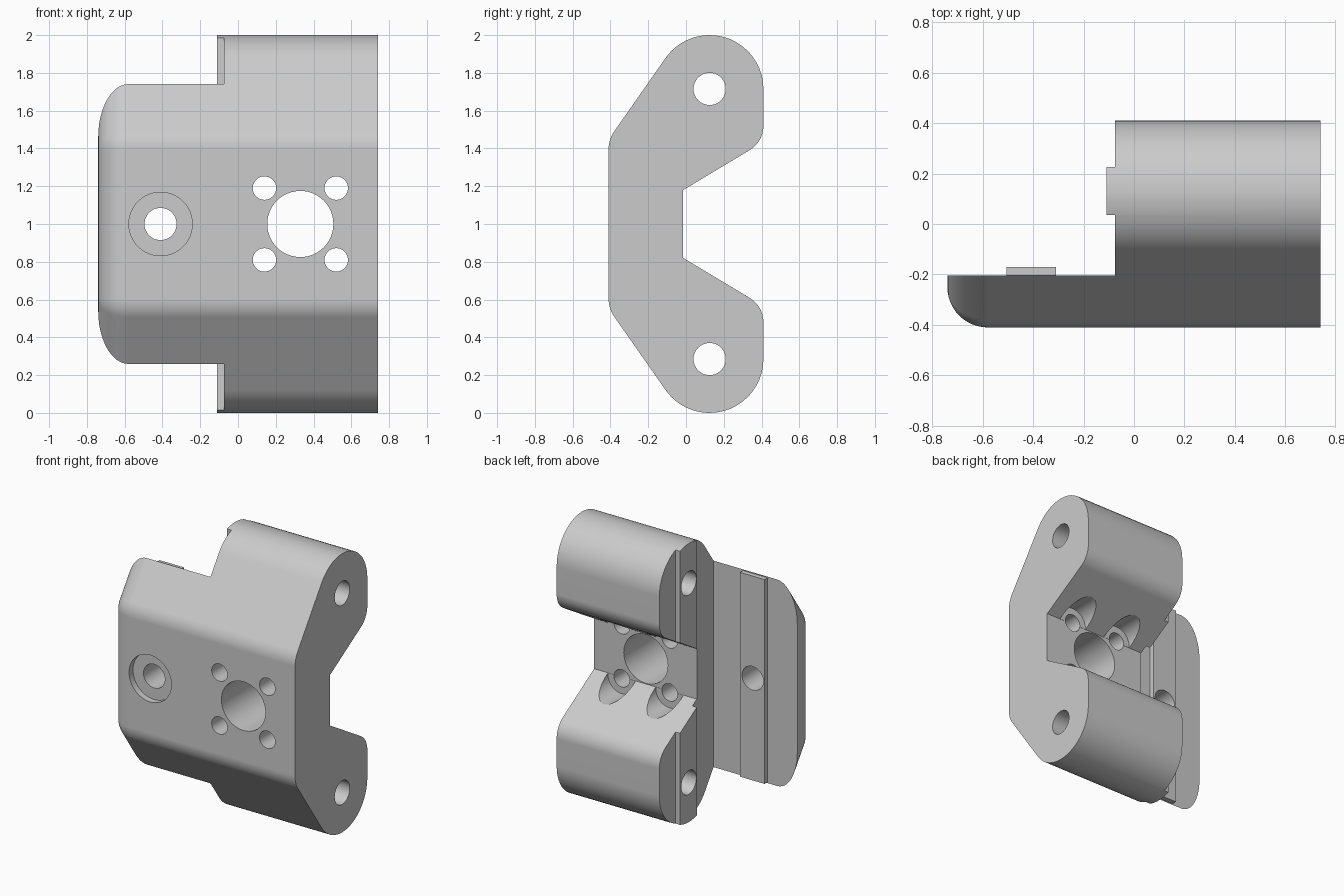
import bpy, bmesh, math
from mathutils import Vector, Matrix

if "Cube" in bpy.data.objects:
    bpy.data.objects.remove(bpy.data.objects["Cube"], do_unlink=True)

grey = bpy.data.materials.new("light_grey")
grey.use_nodes = True
COLOUR = (0.6, 0.6, 0.6, 1)
grey.diffuse_color = COLOUR
grey.node_tree.nodes["Principled BSDF"].inputs["Base Color"].default_value = COLOUR

FRONT, BACK, MID = -0.41, 0.41, 1.0
SLOPE = math.radians(35)              # tilt of the chamfered front faces
EDGE_R = 0.16                         # rounding along the plate's free edge
PLATE_BACK, BLOCK_X = -0.205, -0.075


def add_object(name, bm):
    bmesh.ops.recalc_face_normals(bm, faces=bm.faces)
    mesh = bpy.data.meshes.new(name)
    bm.to_mesh(mesh)
    bm.free()
    mesh.materials.append(grey)
    obj = bpy.data.objects.new(name, mesh)
    bpy.context.collection.objects.link(obj)
    return obj


def round_corners(corners, steps=12):
    """Replace each (y, z, radius) corner by a tangent arc."""
    out = []
    for i, (y, z, r) in enumerate(corners):
        p = Vector((y, z))
        if r == 0:
            out.append(p)
            continue
        a = (Vector(corners[i - 1][:2]) - p).normalized()
        b = (Vector(corners[(i + 1) % len(corners)][:2]) - p).normalized()
        half = a.angle(b) / 2
        centre = p + (a + b).normalized() * (r / math.sin(half))
        start = p + a * (r / math.tan(half)) - centre
        end = p + b * (r / math.tan(half)) - centre
        sweep = start.angle(end)
        for k in range(steps + 1):
            t = k / steps
            out.append(centre + (start * math.sin((1 - t) * sweep)
                                 + end * math.sin(t * sweep)) / math.sin(sweep))
    return out


def section(inset):
    """Side profile, with its front faces moved inwards by inset."""
    cy, cz, r = 0.125, 1.715, 0.285
    n = Vector((-math.cos(SLOPE), math.sin(SLOPE)))
    dist = n.dot(Vector((cy, cz))) + r - inset
    y0 = FRONT + inset
    upper = [(y0, (dist - n.x * y0) / n.y, 0.17 - inset),
             ((dist - n.y * 2) / n.x, 2, r - inset),
             (BACK, 2, r),
             (BACK, 1.435, 0.15),
             (-0.015, 1.18, 0)]
    lower = [(y, 2 * MID - z, rad) for y, z, rad in reversed(upper)]
    return round_corners(upper + lower)


def box(name, x, y, z):
    bm = bmesh.new()
    size = Vector((x[1] - x[0], y[1] - y[0], z[1] - z[0]))
    centre = Vector((sum(x), sum(y), sum(z))) / 2
    scale = Matrix.Diagonal(size).to_4x4()
    bmesh.ops.create_cube(bm, size=1, matrix=Matrix.Translation(centre) @ scale)
    return add_object(name, bm)


def rod(name, axis, centre, radius, length):
    rot = Matrix.Rotation(math.pi / 2, 4, 'Y' if axis == 'X' else 'X')
    bm = bmesh.new()
    bmesh.ops.create_cone(bm, cap_ends=True, segments=48, radius1=radius, radius2=radius,
                          depth=length, matrix=Matrix.Translation(centre) @ rot)
    return add_object(name, bm)


def combine(target, tool, operation='DIFFERENCE'):
    tool.hide_render = True
    mod = target.modifiers.new("cut", 'BOOLEAN')
    mod.operation, mod.solver, mod.object = operation, 'EXACT', tool
    bpy.context.view_layer.objects.active = target
    bpy.ops.object.modifier_apply(modifier=mod.name)
    bpy.data.objects.remove(tool, do_unlink=True)


# Bracket body: side profile lofted along x, rounded at the free end
stations = [(0.74, 0)]
for k in range(13):
    a = math.pi / 2 * k / 12
    stations.append((-0.74 + EDGE_R * (1 - math.sin(a)), EDGE_R * (1 - math.cos(a))))
bm = bmesh.new()
rings = [[bm.verts.new((x, p.x, p.y)) for p in section(d)] for x, d in stations]
for r1, r2 in zip(rings, rings[1:]):
    for i in range(len(r1)):
        bm.faces.new((r1[i - 1], r1[i], r2[i], r2[i - 1]))
bm.faces.new(rings[0])
bm.faces.new(rings[-1])
bmesh.ops.remove_doubles(bm, verts=bm.verts, dist=0.00001)
body = add_object("hinge_bracket", bm)

# Reduce the free side to a plate, leaving a raised rib on each arm end
tall = (-0.5, 2.5)
combine(body, box("arm_end_trim", (-1, -0.11), (PLATE_BACK, 1), tall))
combine(body, box("rib_front_trim", (-0.5, BLOCK_X), (PLATE_BACK, 0.035), tall))
combine(body, box("rib_back_trim", (-0.5, BLOCK_X), (0.225, 1), tall))

# Raised strip on the back of the plate
combine(body, box("plate_strip", (-0.505, -0.31), (PLATE_BACK - 0.002, -0.17), (0.267, 1.733)), 'UNION')

# Pivot holes through both arms
for z in (0.285, 1.715):
    combine(body, rod("pivot_hole", 'X', (0, 0.125, z), 0.085, 3))

# Plate hole with shallow counterbore
combine(body, rod("plate_hole", 'Y', (-0.41, 0, MID), 0.085, 2))
combine(body, rod("plate_counterbore", 'Y', (-0.41, FRONT, MID), 0.168, 0.09))

# Large centre hole, four screw holes and their clearance scallops in the arms
combine(body, rod("centre_hole", 'Y', (0.33, 0, MID), 0.175, 2))
for sx in (-1, 1):
    for sz in (-1, 1):
        x, z = 0.33 + sx * 0.19, MID + sz * 0.19
        combine(body, rod("screw_hole", 'Y', (x, 0, z), 0.062, 2))
        combine(body, rod("screw_scallop", 'Y', (x, 0.486, z), 0.11, 1))

# Smooth curved faces, keep hard edges
bpy.ops.object.select_all(action='DESELECT')
body.select_set(True)
bpy.context.view_layer.objects.active = body
bpy.ops.object.shade_smooth_by_angle(angle=math.radians(25))
weighted = body.modifiers.new("even_shading", 'WEIGHTED_NORMAL')
weighted.keep_sharp = True
